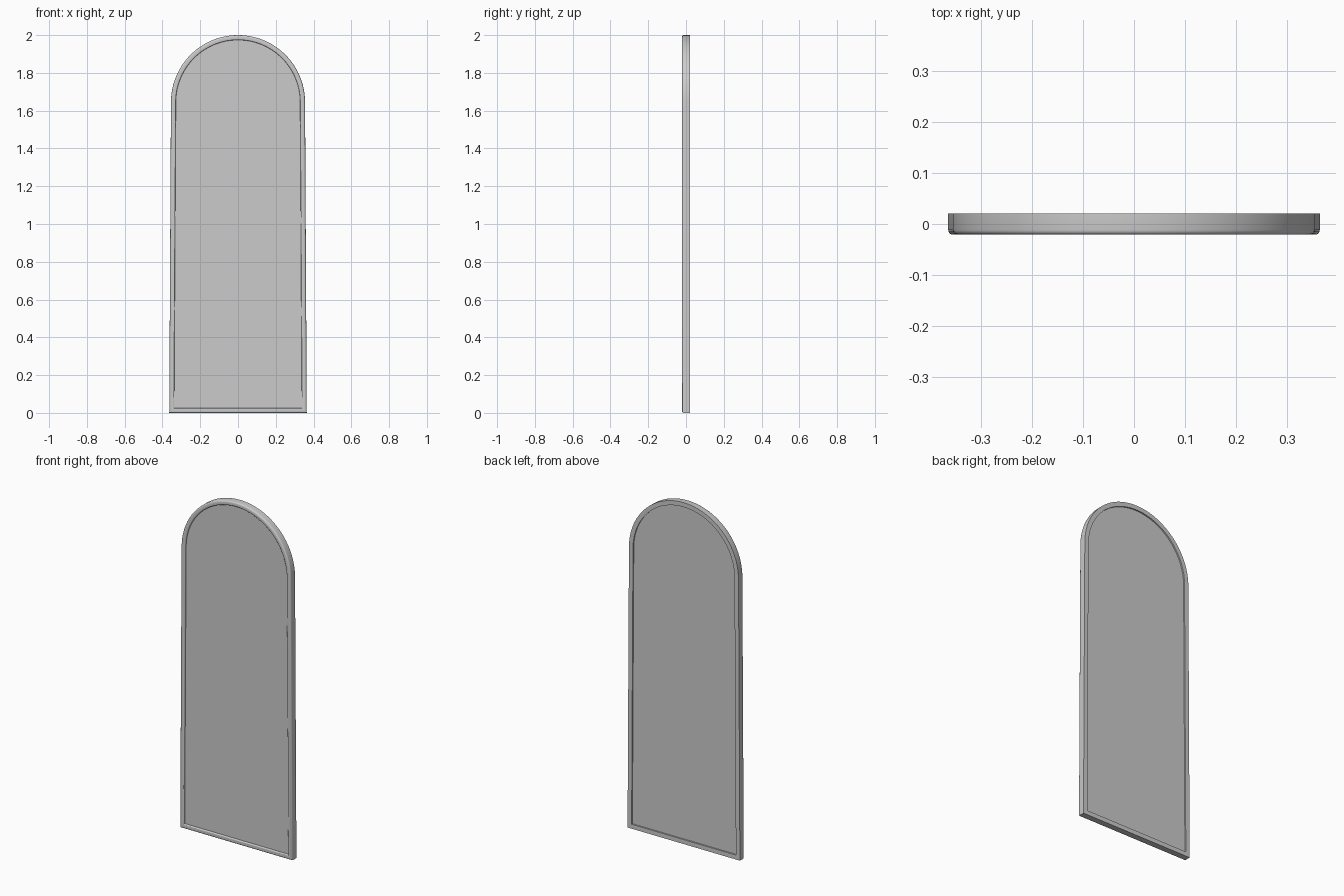
import bpy, bmesh, math

if "Cube" in bpy.data.objects:
    bpy.data.objects.remove(bpy.data.objects["Cube"])

FOOT, R, SPRING = 0.364, 0.355, 1.645   # half width at floor, arch radius, arch centre height
ARC = 48


def outline(inset):
    """Arched outline moved inward by inset, as (x, z) points."""
    r = R - inset
    pts = [(-(FOOT - inset), inset), (FOOT - inset, inset)]
    for i in range(ARC + 1):
        a = math.pi * i / ARC
        pts.append((r * math.cos(a), SPRING + r * math.sin(a)))
    return pts


def loft(name, profile, closed):
    """Sweep (inset, y) profile points around the arched outline."""
    bm = bmesh.new()
    rings = [[bm.verts.new((x, y, z)) for x, z in outline(d)] for d, y in profile]
    pairs = list(zip(rings, rings[1:]))
    if closed:
        pairs.append((rings[-1], rings[0]))
    else:
        bm.faces.new(rings[0])
        bm.faces.new(rings[-1])
    for a, b in pairs:
        n = len(a)
        for i in range(n):
            j = (i + 1) % n
            bm.faces.new((a[i], a[j], b[j], b[i]))
    bmesh.ops.recalc_face_normals(bm, faces=bm.faces[:])
    mesh = bpy.data.meshes.new(name)
    bm.to_mesh(mesh)
    bm.free()
    ob = bpy.data.objects.new(name, mesh)
    bpy.context.collection.objects.link(ob)
    bpy.ops.object.select_all(action='DESELECT')
    ob.select_set(True)
    bpy.context.view_layer.objects.active = ob
    bpy.ops.object.shade_smooth_by_angle(angle=math.radians(35))
    return ob


# Frame: square back, rounded front edges
def rounded(d, y, r, a0, a1):
    return [(d + r * math.cos(math.radians(a0 + (a1 - a0) * i / 4)),
             y + r * math.sin(math.radians(a0 + (a1 - a0) * i / 4))) for i in range(5)]


frame = [(0.0, 0.021)]
frame += rounded(0.009, -0.012, 0.009, 180, 270)
frame += rounded(0.020, -0.015, 0.006, 270, 360)
frame += [(0.026, 0.021)]
loft("mirror_frame", frame, True)

# Mirror panel set slightly back inside the frame
loft("mirror_panel", [(0.025, -0.010), (0.025, 0.013)], False)
